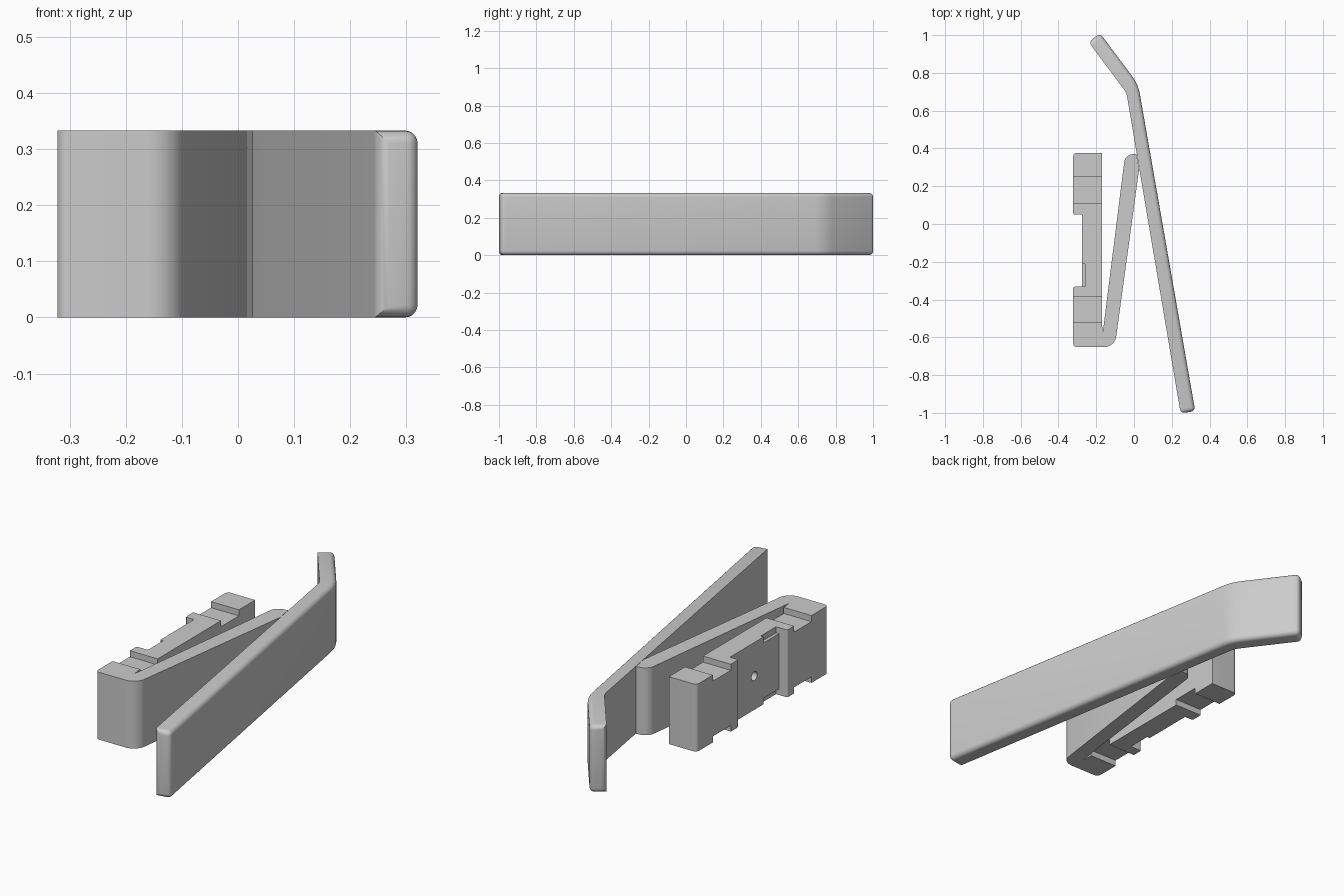
import bpy, bmesh, math
from mathutils import Matrix, Vector

cube = bpy.data.objects.get("Cube")
if cube:
    bpy.data.objects.remove(cube, do_unlink=True)

HEIGHT = 0.333

grey = bpy.data.materials.new("plain grey")
grey.use_nodes = True
grey.diffuse_color = (0.6, 0.6, 0.6, 1)
grey.node_tree.nodes["Principled BSDF"].inputs["Base Color"].default_value = (0.6, 0.6, 0.6, 1)


def make_object(name, bm):
    bmesh.ops.recalc_face_normals(bm, faces=bm.faces[:])
    mesh = bpy.data.meshes.new(name)
    bm.to_mesh(mesh)
    bm.free()
    mesh.materials.append(grey)
    obj = bpy.data.objects.new(name, mesh)
    bpy.context.collection.objects.link(obj)
    return obj


def extrude_profile(points):
    bm = bmesh.new()
    face = bm.faces.new([bm.verts.new((x, y, 0)) for x, y in points])
    out = bmesh.ops.extrude_face_region(bm, geom=[face])
    top = [v for v in out["geom"] if isinstance(v, bmesh.types.BMVert)]
    bmesh.ops.translate(bm, verts=top, vec=(0, 0, HEIGHT))
    # Extruding keeps the starting face as the bottom cap
    if not any(all(v.co.z < 0.001 for v in f.verts) for f in bm.faces):
        bm.faces.new([v for v in bm.verts if v.co.z < 0.001])
    return bm


def round_corner(before, corner, after, radius, steps=8):
    """Points of a circular fillet between two straight runs."""
    c = Vector(corner)
    a, b = (Vector(before) - c).normalized(), (Vector(after) - c).normalized()
    half = a.angle(b) / 2
    centre = c + (a + b).normalized() * radius / math.sin(half)
    start = c + a * radius / math.tan(half) - centre
    end = c + b * radius / math.tan(half) - centre
    return [tuple(centre + start.lerp(end, i / steps).normalized() * radius)
            for i in range(steps + 1)]


def fillet_profile(corners):
    points = []
    for i, (x, y, r) in enumerate(corners):
        if r:
            points += round_corner(corners[i - 1][:2], (x, y),
                                   corners[(i + 1) % len(corners)][:2], r)
        else:
            points.append((x, y))
    return points


def add_box(bm, low, high):
    low, high = Vector(low), Vector(high)
    matrix = Matrix.Translation((low + high) / 2) @ Matrix.Diagonal((*(high - low), 1))
    bmesh.ops.create_cube(bm, size=1, matrix=matrix)


def smooth(obj):
    bpy.ops.object.select_all(action="DESELECT")
    obj.select_set(True)
    bpy.context.view_layer.objects.active = obj
    bpy.ops.object.shade_smooth_by_angle(angle=math.radians(30))


# Bent lever plate: ends and outer rim rounded, inner rim sharp
lever_corners = [(0.247, -1.003, 0), (0.324, -0.99, 0), (0.022, 0.74, 0.22),
                 (-0.18, 1.01, 0), (-0.24, 0.963, 0), (-0.04, 0.695, 0.1)]
bm = extrude_profile(fillet_profile(lever_corners))
ends = [Vector(lever_corners[i][:2]) for i in (0, 1, 3, 4)]


def is_end(v):
    return any((v.co.xy - e).length < 0.001 for e in ends)


def is_outer(v):
    if v.co.y < 0.5:
        return v.co.x > 0.3
    return v.co.x > -0.19 and (v.co.y - 0.69) > -1.34 * (v.co.x + 0.005)


rim = []
for e in bm.edges:
    a, b = e.verts
    vertical = abs(a.co.z - b.co.z) > 0.1
    across_end = is_end(a) and is_end(b) and (a.co - b.co).length < 0.2
    if vertical:
        chosen = is_end(a)
    else:
        chosen = across_end or (is_outer(a) and is_outer(b))
    if chosen:
        rim.append(e)
bmesh.ops.bevel(bm, geom=rim, offset=0.023, offset_type="OFFSET", segments=5,
                profile=0.5, affect="EDGES", clamp_overlap=True)
lever = make_object("lever", bm)
smooth(lever)

# Mounting block with the folded spring arm that meets the lever
body_corners = [(-0.322, -0.652, 0.02), (-0.102, -0.652, 0.065), (0.027, 0.29, 0),
                (0.013, 0.372, 0), (-0.047, 0.366, 0.05), (-0.165, -0.572, 0),
                (-0.17, -0.53, 0), (-0.17, 0.377, 0), (-0.322, 0.377, 0.02),
                (-0.322, 0.05, 0.008), (-0.276, 0.05, 0), (-0.276, -0.332, 0),
                (-0.322, -0.332, 0.008)]
body = make_object("mount_and_spring", extrude_profile(fillet_profile(body_corners)))

# Cutter: cross grooves, panel notches and the pin hole
bm = bmesh.new()
for low, high in ((-0.03, 0.03), (HEIGHT - 0.03, HEIGHT + 0.03)):
    for start, stop in ((-0.52, -0.385), (0.11, 0.25)):
        add_box(bm, (-0.4, start, low), (-0.166, stop, high))
    add_box(bm, (-0.3, -0.332, low), (-0.26, -0.212, high))
bmesh.ops.create_cone(bm, cap_ends=True, segments=24, radius1=0.022, radius2=0.022, depth=0.16,
                      matrix=Matrix.Translation((-0.24, -0.14, HEIGHT / 2))
                      @ Matrix.Rotation(math.pi / 2, 4, "Y"))
cutter = make_object("groove_cutter", bm)
cutter.hide_render = True

cut = body.modifiers.new("grooves", "BOOLEAN")
cut.operation = "DIFFERENCE"
cut.solver = "EXACT"
cut.object = cutter
bpy.context.view_layer.objects.active = body
bpy.ops.object.modifier_apply(modifier=cut.name)
bpy.data.objects.remove(cutter, do_unlink=True)
smooth(body)
